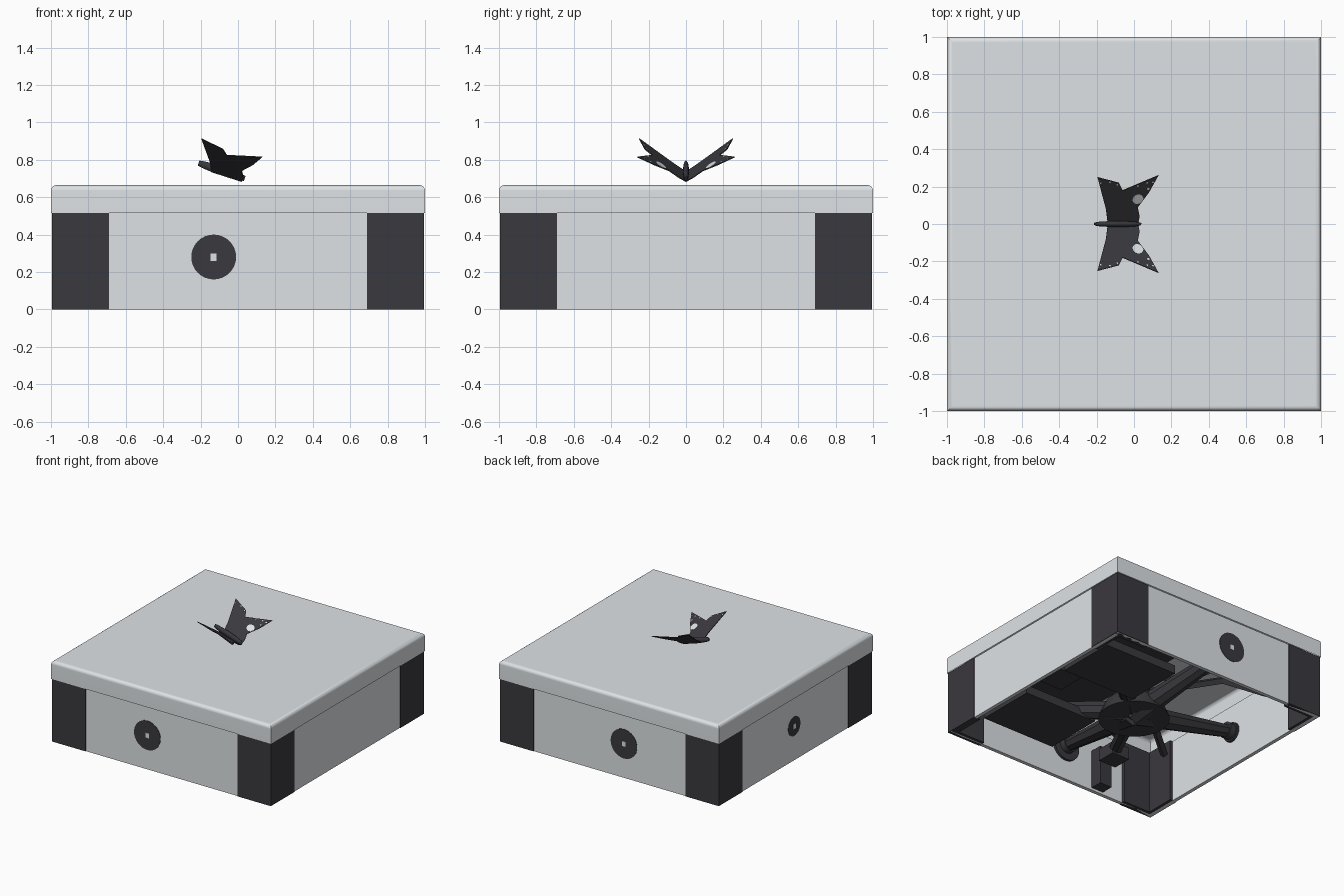
import bpy, bmesh, math
from mathutils import Vector, Matrix

cube = bpy.data.objects.get("Cube")
if cube:
    bpy.data.objects.remove(cube, do_unlink=True)


def material(name, rgb):
    m = bpy.data.materials.new(name)
    m.use_nodes = True
    m.diffuse_color = (*rgb, 1)
    m.node_tree.nodes["Principled BSDF"].inputs["Base Color"].default_value = (*rgb, 1)
    return m


LIGHT = material("pale grey", (0.73, 0.765, 0.785))
DARK = material("charcoal", (0.042, 0.04, 0.047))


def finish(name, bm, mat, smooth=False):
    bmesh.ops.recalc_face_normals(bm, faces=bm.faces)
    mesh = bpy.data.meshes.new(name)
    bm.to_mesh(mesh)
    bm.free()
    mesh.materials.append(mat)
    ob = bpy.data.objects.new(name, mesh)
    bpy.context.collection.objects.link(ob)
    if smooth:
        bpy.ops.object.select_all(action="DESELECT")
        ob.select_set(True)
        bpy.context.view_layer.objects.active = ob
        bpy.ops.object.shade_smooth_by_angle(angle=math.radians(40))
    return ob


def cuboid(lo, hi):
    lo, hi = Vector(lo), Vector(hi)
    bm = bmesh.new()
    size = Matrix.Diagonal((*(hi - lo), 1))
    bmesh.ops.create_cube(bm, size=1, matrix=Matrix.Translation((lo + hi) / 2) @ size)
    return bm


def box(name, lo, hi, mat=DARK):
    return finish(name, cuboid(lo, hi), mat)


def rod(name, a, b, r1, r2, mat=DARK, sides=32):
    a, b = Vector(a), Vector(b)
    turn = (b - a).to_track_quat("Z", "Y").to_matrix().to_4x4()
    bm = bmesh.new()
    bmesh.ops.create_cone(bm, cap_ends=True, segments=sides, radius1=r1, radius2=r2,
                          depth=(b - a).length, matrix=Matrix.Translation((a + b) / 2) @ turn)
    return finish(name, bm, mat, sides > 8)


# Lid: hollow shell, open underneath, rounded only along its top rim
H = 0.515
bm = cuboid((-1, -1, H), (1, 1, 0.665))
bmesh.ops.delete(bm, geom=[f for f in bm.faces if f.normal.z < -0.5], context="FACES_ONLY")
rim = [e for e in bm.edges if all(v.co.z > 0.6 for v in e.verts)]
bmesh.ops.bevel(bm, geom=rim, offset=0.03, segments=4, profile=0.5, affect="EDGES")
lid = finish("lid", bm, LIGHT, True)
lid.modifiers.new("flat_top_normals", "WEIGHTED_NORMAL").keep_sharp = True

# Four walls
for s, side in ((-1, "front"), (1, "back")):
    box(side + "_wall", (-0.99, min(s * 0.99, s * 0.96), 0),
        (0.99, max(s * 0.99, s * 0.96), H), LIGHT)
for s, side in ((-1, "right"), (1, "left")):
    box(side + "_wall", (min(s * 0.99, s * 0.96), -0.96, 0),
        (max(s * 0.99, s * 0.96), 0.96, H), LIGHT)

# Dark L-shaped corner guards wrapping each corner
for sx in (-1, 1):
    for sy in (-1, 1):
        bm = bmesh.new()
        outline = [(0.995, 0.995), (0.69, 0.995), (0.69, 0.935),
                   (0.935, 0.935), (0.935, 0.69), (0.995, 0.69)]
        base = bm.faces.new([bm.verts.new((sx * x, sy * y, 0)) for x, y in outline])
        top = bmesh.ops.extrude_face_region(bm, geom=[base])["geom"]
        bmesh.ops.translate(bm, vec=(0, 0, H),
                            verts=[v for v in top if isinstance(v, bmesh.types.BMVert)])
        finish("corner_guard", bm, DARK)

# Round wall discs with a small square keyhole plate
for name, centre, axis, r in (("front", (-0.13, -0.99, 0.28), (0, -1, 0), 0.12),
                              ("back", (-0.13, 0.99, 0.28), (0, 1, 0), 0.12),
                              ("right", (-0.99, 0.01, 0.28), (-1, 0, 0), 0.078)):
    c, n = Vector(centre), Vector(axis)
    rod(name + "_disc", c - n * 0.05, c + n * 0.003, r, r)
    half = Vector([0.001 if abs(k) else h for k, h in zip(n, (0.016, 0.016, 0.02))])
    p = c + n * 0.004
    box(name + "_keyhole", p - half, p + half, LIGHT)
    # Tapered arm and collar running from the hub to the disc
    end = c - n * 0.06
    rod(name + "_arm", (0, 0, 0.09), end, 0.09, 0.05, sides=8)
    rod(name + "_collar", end - n * 0.04, end + n * 0.03, 0.065, 0.065)

# Mechanism under the lid: hub, panels, core and struts
rod("hub", (0, 0, 0.05), (0, 0, 0.17), 0.27, 0.22)
rod("hub_post", (0, 0, 0.15), (0, 0, H), 0.12, 0.12)
for s in (-1, 1):
    box("lower_panel", (0.2, min(s * 0.22, s * 0.72), 0.05),
        (0.87, max(s * 0.22, s * 0.72), 0.12))
    rod("panel_arm", (0, 0, 0.12), (0.5, s * 0.42, 0.13), 0.08, 0.06, sides=8)
    rod("roof_strut", (-0.15, s * 0.2, 0.32), (-0.5, s * 0.8, 0.45), 0.05, 0.04, sides=4)
    rod("side_strut", (-0.1, s * 0.05, 0.3), (-0.53, s * 0.41, 0.4), 0.03, 0.03, sides=4)
    rod("side_strut_tip", (-0.53, s * 0.41, 0.4), (-0.8, s * 0.6, 0.3), 0.03, 0.03, sides=4)
box("core_block", (0.12, -0.65, 0.26), (0.85, 0.65, H))
box("core_box", (0.6, -0.14, 0.14), (0.82, 0.1, 0.27))
box("front_leg", (-0.5, -0.96, 0.02), (-0.39, -0.86, 0.34))
box("front_bracket", (-0.42, -0.72, 0.1), (-0.26, -0.56, 0.2))
rod("front_bracket_arm", (0, 0, 0.12), (-0.34, -0.64, 0.17), 0.06, 0.05, sides=8)

# Butterfly hovering over the lid: slim tilted body with blunt ends
tail, head = Vector((-0.21, 0, 0.782)), Vector((0.035, 0, 0.7))
bm = bmesh.new()
bmesh.ops.create_uvsphere(bm, u_segments=16, v_segments=10, radius=1)
for v in bm.verts:
    v.co.x = max(-1, min(1, v.co.x * 1.25))
bmesh.ops.transform(bm, verts=bm.verts, matrix=Matrix.Translation((tail + head) / 2)
                    @ Matrix.Rotation(math.atan2(tail.z - head.z, head.x - tail.x), 4, "Y")
                    @ Matrix.Diagonal((0.13, 0.016, 0.024, 1)))
finish("butterfly_body", bm, DARK, True)

# Raised wings with a forked edge; pale eyespots and rim flecks on the upper side
WING = [(-0.14, 0), (-0.15, 0.08), (-0.195, 0.25), (-0.08, 0.22), (-0.06, 0.18),
        (0.13, 0.26), (0.08, 0.17), (0.02, 0.09), (0.03, 0.04), (0.02, 0)]
FLECKS = [(-0.18, 0.22), (-0.13, 0.225), (-0.09, 0.212), (0.02, 0.205), (0.07, 0.222), (0.1, 0.225)]


def on_wing(x, y, s):
    return Vector((x, s * y, 0.69 - 0.32 * x + 0.64 * y))


for s, side in ((-1, "right"), (1, "left")):
    bm = bmesh.new()
    bm.faces.new([bm.verts.new(on_wing(x, y, s)) for x, y in WING])
    wing = finish(side + "_wing", bm, DARK)
    mod = wing.modifiers.new("thickness", "SOLIDIFY")
    mod.thickness, mod.offset = 0.005, 0
    up = Vector((0.32, -s * 0.64, 1)).normalized()
    for x, y, r in [(0.02, 0.135, 0.03), (0.075, 0.19, 0.007)] + [(*f, 0.005) for f in FLECKS]:
        p = on_wing(x, y, s)
        rod(side + "_wing_spot", p, p + up * 0.004, r, r, LIGHT, 16)
